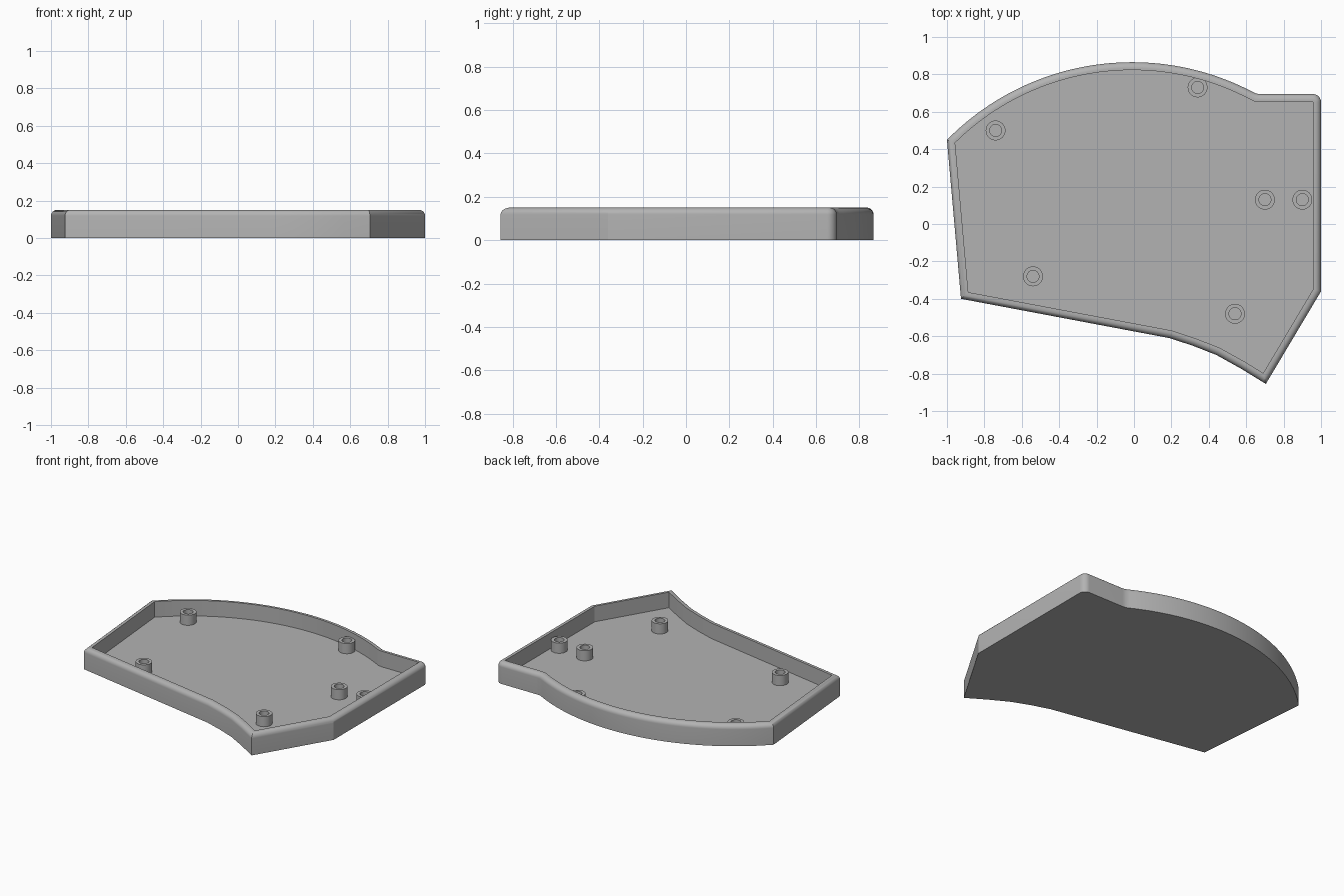
import bpy, bmesh, math
from mathutils import Vector

if "Cube" in bpy.data.objects:
    bpy.data.objects.remove(bpy.data.objects["Cube"], do_unlink=True)

HEIGHT, WALL, FLOOR, FILLET = 0.15, 0.042, 0.04, 0.032

grey = bpy.data.materials.new("plain grey")
grey.use_nodes = True
grey.diffuse_color = (0.45, 0.45, 0.45, 1)
grey.node_tree.nodes["Principled BSDF"].inputs["Base Color"].default_value = grey.diffuse_color


def finish(bm, name):
    bmesh.ops.recalc_face_normals(bm, faces=bm.faces)
    mesh = bpy.data.meshes.new(name)
    bm.to_mesh(mesh)
    bm.free()
    mesh.materials.append(grey)
    obj = bpy.data.objects.new(name, mesh)
    bpy.context.collection.objects.link(obj)
    bpy.ops.object.select_all(action='DESELECT')
    obj.select_set(True)
    bpy.context.view_layer.objects.active = obj
    bpy.ops.object.shade_smooth_by_angle(angle=math.radians(28))
    return obj


def arc(cx, cy, r, start, end, steps):
    """Points on an arc, angles in degrees."""
    angles = [math.radians(start + (end - start) * i / steps) for i in range(steps + 1)]
    return [Vector((cx + r * math.cos(a), cy + r * math.sin(a))) for a in angles]


def inset(points, d):
    """Clockwise outline moved inward by d with mitred corners."""
    result = []
    for i, p in enumerate(points):
        a = (p - points[i - 1]).normalized()
        b = (points[(i + 1) % len(points)] - p).normalized()
        na, nb = Vector((a.y, -a.x)), Vector((b.y, -b.x))
        result.append(p + (na + nb) * d / (1 + na.dot(nb)))
    return result


def stack(bm, rings):
    """Join closed rings of equal length and cap both ends."""
    loops = [[bm.verts.new((p.x, p.y, z)) for p in pts] for pts, z in rings]
    n = len(loops[0])
    for low, high in zip(loops, loops[1:]):
        for i in range(n):
            j = (i + 1) % n
            bm.faces.new((low[i], low[j], high[j], high[i]))
    bm.faces.new(loops[0])
    bm.faces.new(loops[-1])


# Clockwise outline: bowed back, rounded corner, straight and curved front edges
outline = arc(-0.01, -0.523, 1.388, 135.5, 62.5, 48)
outline += [Vector(p) for p in ((0.654, 0.697), (0.678, 0.695))]
outline += arc(0.956, 0.651, 0.044, 90, 0, 8)
outline += [Vector(p) for p in ((1, -0.36), (0.705, -0.855), (0.57, -0.772), (0.44, -0.70),
                                (0.315, -0.651), (0.19, -0.61), (-0.925, -0.40))]

# Tray: outer wall, rounded rim, inner wall and floor
rings = [(outline, 0)]
for i in range(9):
    t = math.pi / 2 * i / 8
    rings.append((inset(outline, FILLET * (1 - math.cos(t))),
                  HEIGHT - FILLET + FILLET * math.sin(t)))
inner = inset(outline, WALL)
rings += [(inner, HEIGHT), (inner, FLOOR)]
bm = bmesh.new()
stack(bm, rings)
finish(bm, "tray")

# Hollow screw posts standing on the floor
POST_TOP, POST_R, HOLE_R = 0.112, 0.053, 0.032
posts = [(-0.74, 0.50), (0.34, 0.73), (0.70, 0.13), (0.90, 0.13), (-0.54, -0.28), (0.54, -0.48)]
for k, (x, y) in enumerate(posts, 1):
    wide = arc(x, y, POST_R, 0, 360, 32)[:-1]
    hole = arc(x, y, HOLE_R, 0, 360, 32)[:-1]
    bm = bmesh.new()
    stack(bm, [(wide, FLOOR - 0.01), (wide, POST_TOP), (hole, POST_TOP), (hole, FLOOR + 0.002)])
    finish(bm, f"screw_post_{k}")
